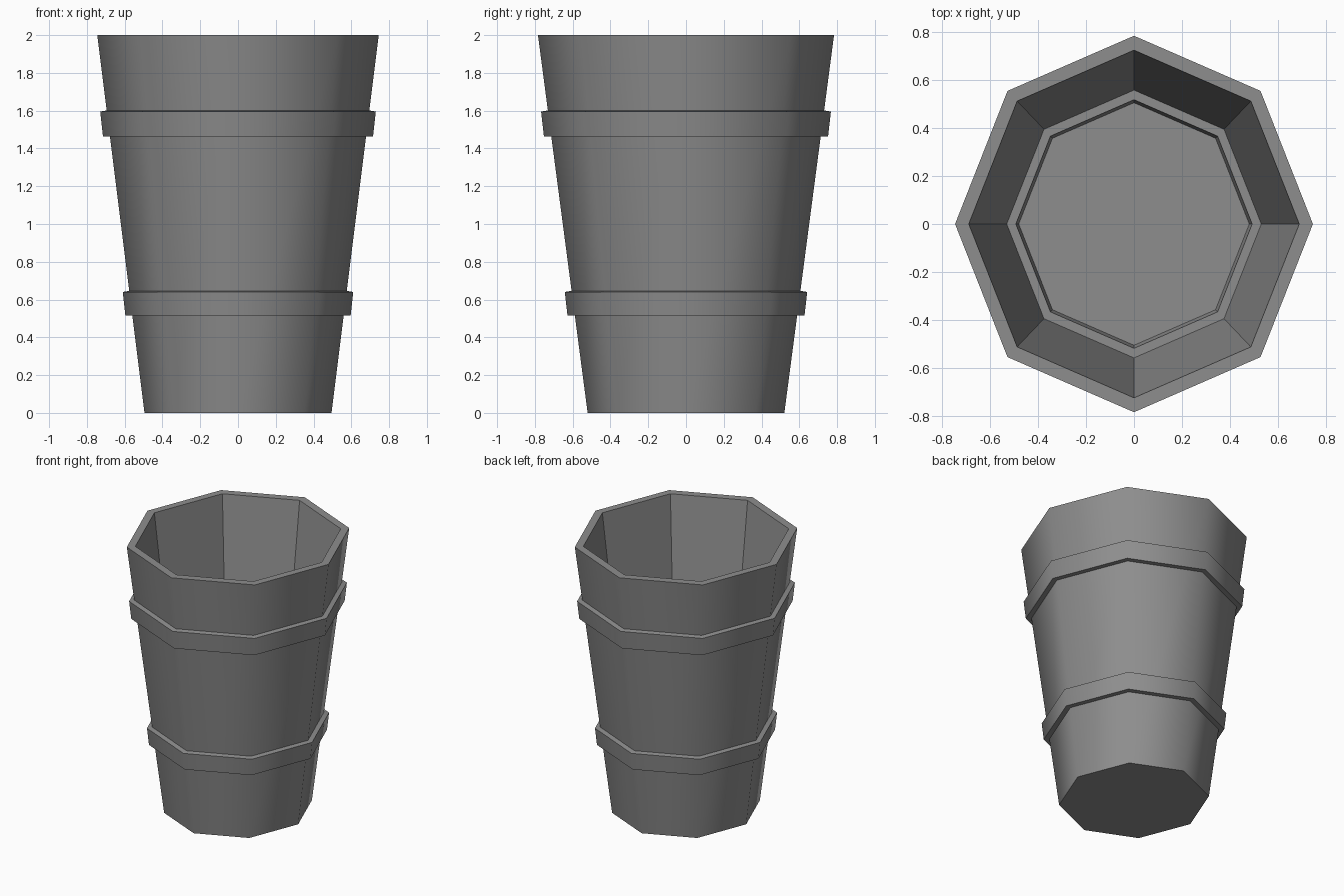
import bpy, bmesh, math

cube = bpy.data.objects.get("Cube")
if cube:
    bpy.data.objects.remove(cube, do_unlink=True)

SIDES = 8
STRETCH = 1.052  # slightly deeper than wide

grey = bpy.data.materials.new("plain grey")
grey.use_nodes = True
colour = (0.27, 0.27, 0.27, 1)
grey.diffuse_color = colour
grey.node_tree.nodes["Principled BSDF"].inputs["Base Color"].default_value = colour


def wall_radius(z):
    """Outer radius of the tapered wall at height z."""
    return 0.495 + 0.125 * z


def lathe(name, profile, closed=False, flat_from=99):
    """Spin (radius, z) points into an octagon; bands from flat_from on are faceted."""
    bm = bmesh.new()
    rings = []
    for r, z in profile:
        ring = []
        for i in range(SIDES):
            a = math.tau * i / SIDES
            ring.append(bm.verts.new((r * math.cos(a), STRETCH * r * math.sin(a), z)))
        rings.append(ring)
    pairs = list(zip(rings, rings[1:]))
    if closed:
        pairs.append((rings[-1], rings[0]))
    for n, (low, high) in enumerate(pairs):
        for i in range(SIDES):
            j = (i + 1) % SIDES
            face = bm.faces.new((low[i], low[j], high[j], high[i]))
            face.smooth = n < flat_from
    if not closed:
        bm.faces.new(rings[0][::-1])
        bm.faces.new(rings[-1])
    # Keep every horizontal ring crisp
    for e in bm.edges:
        if abs(e.verts[0].co.z - e.verts[1].co.z) < 1e-5:
            e.smooth = False
    bmesh.ops.recalc_face_normals(bm, faces=bm.faces)
    mesh = bpy.data.meshes.new(name)
    bm.to_mesh(mesh)
    bm.free()
    mesh.materials.append(grey)
    obj = bpy.data.objects.new(name, mesh)
    bpy.context.collection.objects.link(obj)
    return obj


# Hollow tapered body: outer wall, rim, inner wall, ledge, sunken floor
lathe("cup_body", [
    (wall_radius(0), 0), (wall_radius(2), 2),
    (0.688, 2), (0.53, 0.70), (0.492, 0.70), (0.48, 0.62),
], flat_from=1)

# Raised hoops around the wall
for name, z0, z1 in (("lower_hoop", 0.515, 0.64), ("upper_hoop", 1.463, 1.595)):
    lathe(name, [
        (wall_radius(z0) - 0.02, z0), (wall_radius(z0) + 0.037, z0),
        (wall_radius(z1) + 0.035, z1), (wall_radius(z1) - 0.02, z1 + 0.01),
    ], closed=True)
